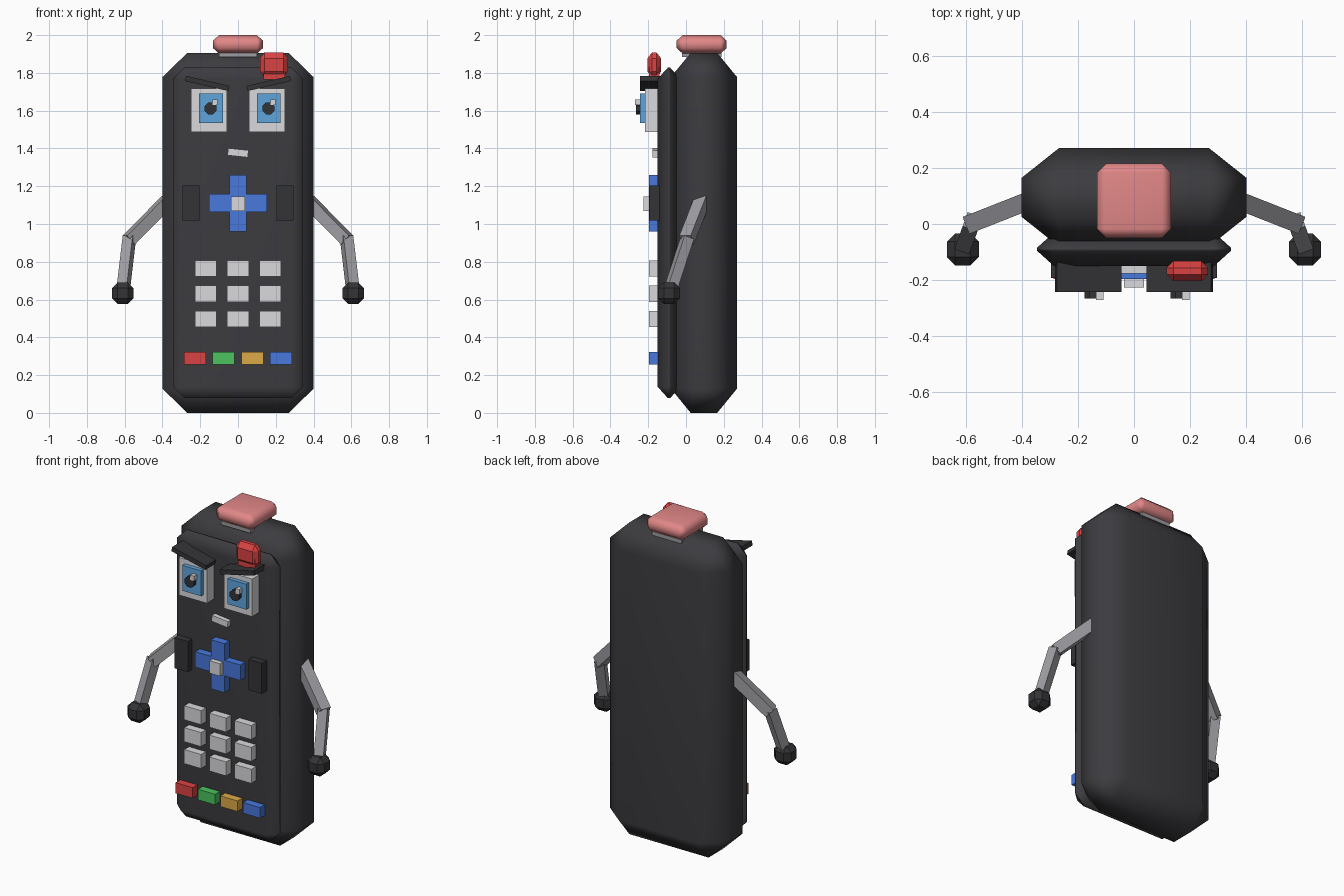
import bpy, bmesh, math
from mathutils import Vector, Matrix

if "Cube" in bpy.data.objects:
    bpy.data.objects.remove(bpy.data.objects["Cube"])


def lin(c):
    return c / 12.92 if c <= 0.04045 else ((c + 0.055) / 1.055) ** 2.4


def material(name, r, g, b):
    m = bpy.data.materials.new(name)
    m.diffuse_color = (lin(r / 255), lin(g / 255), lin(b / 255), 1)
    m.use_nodes = True
    m.node_tree.nodes["Principled BSDF"].inputs["Base Color"].default_value = m.diffuse_color
    return m


CHARCOAL = material("charcoal", 60, 60, 64)
BLACK = material("soft_black", 52, 52, 55)
WHITE = material("light_grey", 218, 218, 220)
STEEL = material("steel_grey", 158, 157, 162)
BLUE = material("button_blue", 72, 120, 220)
SKY = material("iris_blue", 96, 165, 220)
RED = material("red", 218, 66, 66)
GREEN = material("green", 75, 195, 95)
AMBER = material("amber", 220, 170, 70)
PINK = material("pink", 225, 135, 135)


def finish(name, bm, mat, smooth=False):
    bmesh.ops.recalc_face_normals(bm, faces=bm.faces)
    me = bpy.data.meshes.new(name)
    bm.to_mesh(me)
    bm.free()
    me.materials.append(mat)
    ob = bpy.data.objects.new(name, me)
    bpy.context.collection.objects.link(ob)
    if smooth:
        # flat panels with soft bevels between them
        me.polygons.foreach_set("use_smooth", [True] * len(me.polygons))
        ob.modifiers.new("soft_bevels", 'WEIGHTED_NORMAL')
    return ob


def box(name, x, y, z, mat, tilt=0):
    """Box from (min, max) ranges, tilted about the y axis."""
    bm = bmesh.new()
    bmesh.ops.create_cube(bm, size=1)
    c = Vector([(r[0] + r[1]) / 2 for r in (x, y, z)])
    s = [r[1] - r[0] for r in (x, y, z)]
    bm.transform(Matrix.Translation(c) @ Matrix.Rotation(math.radians(tilt), 4, 'Y')
                 @ Matrix.Diagonal((*s, 1)))
    return finish(name, bm, mat)


def chamfer_box(name, centre, outer, inner, mat, smooth=False):
    """Box with every edge chamfered: outer half sizes, inner flat half sizes."""
    bm = bmesh.new()
    for axis in range(3):
        p = list(inner)
        p[axis] = outer[axis]
        for i in range(8):
            q = [v * (1 if i >> k & 1 else -1) for k, v in enumerate(p)]
            bm.verts.new(Vector(centre) + Vector(q))
    bmesh.ops.convex_hull(bm, input=bm.verts)
    bmesh.ops.dissolve_limit(bm, angle_limit=0.01, verts=bm.verts, edges=bm.edges)
    return finish(name, bm, mat, smooth)


def limb(name, a, b, w, mat):
    """Square bar between two points."""
    a, b = Vector(a), Vector(b)
    bm = bmesh.new()
    bmesh.ops.create_cube(bm, size=1)
    rot = (b - a).to_track_quat('Z', 'Y').to_matrix().to_4x4()
    bm.transform(Matrix.Translation((a + b) / 2) @ rot
                 @ Matrix.Diagonal((w, w, (b - a).length, 1)))
    return finish(name, bm, mat)


# Case and raised front panel
chamfer_box("case", (0, .095, .953), (.40, .175, .953), (.268, .07, .825), CHARCOAL, True)
chamfer_box("front_panel", (0, -.09, .953), (.345, .06, .875), (.285, .006, .815), CHARCOAL, True)

# Cap on top with its grey seat
box("cap_seat", (-.1, .1), (-.022, .188), (1.883, 1.91), STEEL)
chamfer_box("cap", (0, .083, 1.951), (.132, .132, .049), (.1, .1, .02), PINK, True)

# Small red lamp at the top corner
chamfer_box("red_lamp", (.19, -.168, 1.842), (.074, .036, .066), (.05, .012, .035), RED)
box("red_lamp_base", (.135, .25), (-.195, -.14), (1.765, 1.83), RED)

# Eyes and brows
for s, side in ((-1, "left"), (1, "right")):
    c, g = s * .153, s * .153 + .01
    box(side + "_eye", (c - .095, c + .095), (-.218, -.14), (1.488, 1.718), WHITE)
    box(side + "_iris", (g - .063, g + .063), (-.243, -.21), (1.535, 1.69), SKY)
    bm = bmesh.new()
    bmesh.ops.create_cone(bm, cap_ends=True, segments=8, radius1=.034, radius2=.034, depth=.03,
                          matrix=Matrix.Translation((g - .002, -.25, 1.612))
                          @ Matrix.Rotation(math.pi / 2, 4, 'X')
                          @ Matrix.Rotation(math.pi / 8, 4, 'Z'))
    finish(side + "_pupil", bm, BLACK)
    box(side + "_glint", (g + .008, g + .035), (-.27, -.235), (1.63, 1.66), WHITE)
    b = s * .163
    box(side + "_brow", (b - .118, b + .118), (-.243, -.13), (1.73, 1.758), BLACK, tilt=-s * 13)

# Mouth
box("mouth", (-.054, .054), (-.177, -.14), (1.358, 1.396), WHITE, tilt=6)

# Direction pad and side keys
box("pad_vertical", (-.046, .046), (-.196, -.14), (.96, 1.26), BLUE)
box("pad_horizontal", (-.153, .153), (-.195, -.14), (1.063, 1.158), BLUE)
box("pad_centre", (-.036, .036), (-.226, -.14), (1.07, 1.146), WHITE)
for s, side in ((-1, "left"), (1, "right")):
    x = s * .25
    box(side + "_side_key", (x - .045, x + .045), (-.192, -.13), (1.018, 1.205), BLACK)

# Keypad grid
for r, z in enumerate((.765, .631, .497)):
    for c in range(3):
        x = (c - 1) * .17
        box(f"keypad_key_{r}_{c}", (x - .057, x + .057), (-.196, -.14), (z - .043, z + .043), WHITE)

# Row of coloured keys
for i, mat in enumerate((RED, GREEN, AMBER, BLUE)):
    x = (i - 1.5) * .152
    box(f"colour_key_{i}", (x - .058, x + .058), (-.196, -.14), (.257, .322), mat)

# Arms and hands
for s, side in ((-1, "left"), (1, "right")):
    elbow = (s * .578, .003, .915)
    limb(side + "_upper_arm", (s * .37, .085, 1.125), elbow, .065, STEEL)
    limb(side + "_forearm", (s * .575, .008, .93), (s * .607, -.08, .66), .056, STEEL)
    chamfer_box(side + "_hand", (s * .61, -.09, .633), (.057,) * 3, (.027,) * 3, BLACK)
